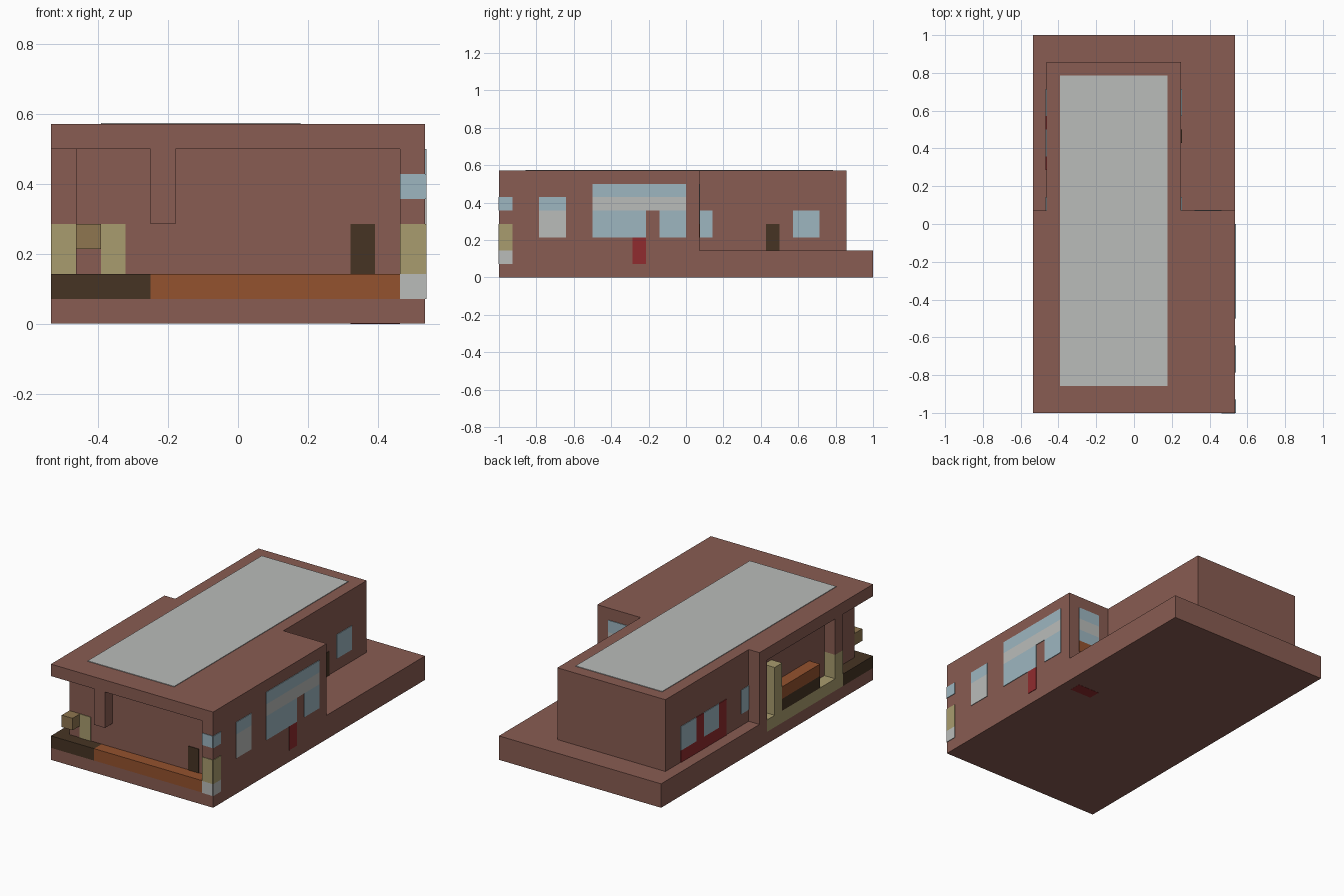
import bpy, bmesh

cube = bpy.data.objects.get("Cube")
if cube:
    bpy.data.objects.remove(cube)

# The house sits on a grid of 15 x 28 x 8 cells, each one fourteenth of a unit
U = 1 / 14
THIN = 0.05     # plate thickness in cells


def make_material(name, code):
    rgb = [int(code[i:i + 2], 16) / 255 for i in (0, 2, 4)]
    lin = [c / 12.92 if c <= 0.04045 else ((c + 0.055) / 1.055) ** 2.4 for c in rgb]
    mat = bpy.data.materials.new(name)
    mat.use_nodes = True
    mat.diffuse_color = (*lin, 1)
    bsdf = next(n for n in mat.node_tree.nodes if n.type == 'BSDF_PRINCIPLED')
    bsdf.inputs["Base Color"].default_value = (*lin, 1)
    return mat


BROWN = make_material("brick brown", "895c52")
GREY = make_material("pale grey", "babcba")
BLUE = make_material("glass blue", "9db6c0")
OLIVE = make_material("olive", "a99c6e")
DARK = make_material("dark wood", "463424")
ORANGE = make_material("orange wood", "94522e")
RED = make_material("red", "902b2e")
TAN = make_material("tan", "8f7650")


def prism(name, mat, outline, z0, z1):
    """Extrude a footprint, given in cells, from z0 up to z1."""
    bm = bmesh.new()
    base = bm.faces.new([bm.verts.new(((x - 7.5) * U, (y - 14) * U, z0 * U))
                         for x, y in outline])
    top = bmesh.ops.extrude_face_region(bm, geom=[base])["geom"]
    verts = [v for v in top if isinstance(v, bmesh.types.BMVert)]
    bmesh.ops.translate(bm, verts=verts, vec=(0, 0, (z1 - z0) * U))
    bmesh.ops.recalc_face_normals(bm, faces=bm.faces)
    mesh = bpy.data.meshes.new(name)
    bm.to_mesh(mesh)
    bm.free()
    mesh.materials.append(mat)
    obj = bpy.data.objects.new(name, mesh)
    bpy.context.collection.objects.link(obj)
    return obj


def box(name, mat, x, y, z):
    return prism(name, mat, [(x[0], y[0]), (x[1], y[0]), (x[1], y[1]), (x[0], y[1])], *z)


def plate(name, mat, axis, at, across, z):
    """Thin panel on a wall facing along the x or y axis."""
    depth = (at - THIN, at + THIN)
    if axis == "x":
        return box(name, mat, depth, across, z)
    return box(name, mat, across, depth, z)


# Shell: slab, floor, walls and overhanging roof
wing = [(15, 15), (11, 15), (11, 26), (1, 26), (1, 15), (0, 15)]
box("slab", BROWN, (0, 15), (0, 28), (0, 1))
prism("floor", BROWN, [(1, 1), (14, 1), (14, 0), (15, 0), (15, 28), (0, 28), (0, 14), (1, 14)], 1, 2)
prism("walls", BROWN, [(1, 1), (14, 1), (14, 0), (15, 0)] + wing + [(0, 14), (1, 14)], 2, 7)
prism("roof", BROWN, [(0, 0), (15, 0)] + wing, 7, 8)
box("roof_panel", GREY, (2, 10), (2, 25), (8 - THIN, 8 + THIN))

# Porch deck around the front and side
prism("porch_corner_deck", DARK, [(0, 0), (4, 0), (4, 1), (1, 1), (1, 4), (0, 4)], 1, 2)
box("porch_front_deck", ORANGE, (4, 14), (0, 1), (1, 2))
box("porch_side_deck", OLIVE, (0, 1), (4, 14), (1, 2))

# Porch posts, bench and lamp
box("front_hanging_post", BROWN, (4, 5), (0, 1), (4, 7))
box("side_post_top", BROWN, (0, 1), (4, 5), (4, 7))
box("side_post_base", OLIVE, (0, 1), (4, 5), (2, 4))
box("side_screen", OLIVE, (0, 1), (12, 13), (2, 6))
box("bench_base", DARK, (0, 1), (7, 12), (2, 3))
box("bench_top", ORANGE, (0, 1), (7, 12), (3, 4))
box("porch_lamp", TAN, (1, 2), (0, 1), (3, 4))

# Front wall panels
plate("front_panel", OLIVE, "y", 1, (2, 3), (2, 4))
plate("front_door", DARK, "y", 1, (12, 13), (2, 4))

# Painted bands wrapping the front corner column
for name, mat, z in (("column_foot", GREY, (1, 2)), ("column_panel", OLIVE, (2, 4)),
                     ("column_window", BLUE, (5, 6))):
    plate(name + "_front", mat, "y", 0, (14, 15), z)
    plate(name + "_side", mat, "x", 15, (0, 1), z)

# Side wall windows and door
plate("side_window_top", BLUE, "x", 15, (3, 5), (5, 6))
plate("side_window_bottom", GREY, "x", 15, (3, 5), (3, 5))
plate("large_window_top", BLUE, "x", 15, (7, 14), (6, 7))
plate("large_window_band", GREY, "x", 15, (7, 14), (5, 6))
plate("large_window_front", BLUE, "x", 15, (7, 11), (3, 5))
plate("large_window_back", BLUE, "x", 15, (12, 14), (3, 5))
plate("side_red_door", RED, "x", 15, (10, 11), (1, 3))

# Rear wing, left wall
plate("wing_small_window", BLUE, "x", 11, (15, 16), (3, 5))
plate("wing_door", DARK, "x", 11, (20, 21), (2, 4))
plate("wing_window", BLUE, "x", 11, (22, 24), (3, 5))

# Step wall facing the back
for name, mat, z in (("step_panel", ORANGE, (3, 4)), ("step_window_bottom", BLUE, (4, 5)),
                     ("step_window_band", GREY, (5, 6)), ("step_window_top", BLUE, (6, 7))):
    plate(name, mat, "y", 15, (12, 14), z)
box("underside_mat", RED, (12, 14), (14, 15), (0, THIN)).location.z = -0.001

# Rear wing, right wall with red panelling around two windows
plate("red_sill", RED, "x", 1, (18, 24), (2, 3))
for y in (18, 21):
    plate("red_pier", RED, "x", 1, (y, y + 1), (3, 5))
for y in (19, 22):
    plate("red_wall_window", BLUE, "x", 1, (y, y + 2), (3, 5))
plate("rear_small_window", BLUE, "x", 1, (15, 16), (3, 5))
